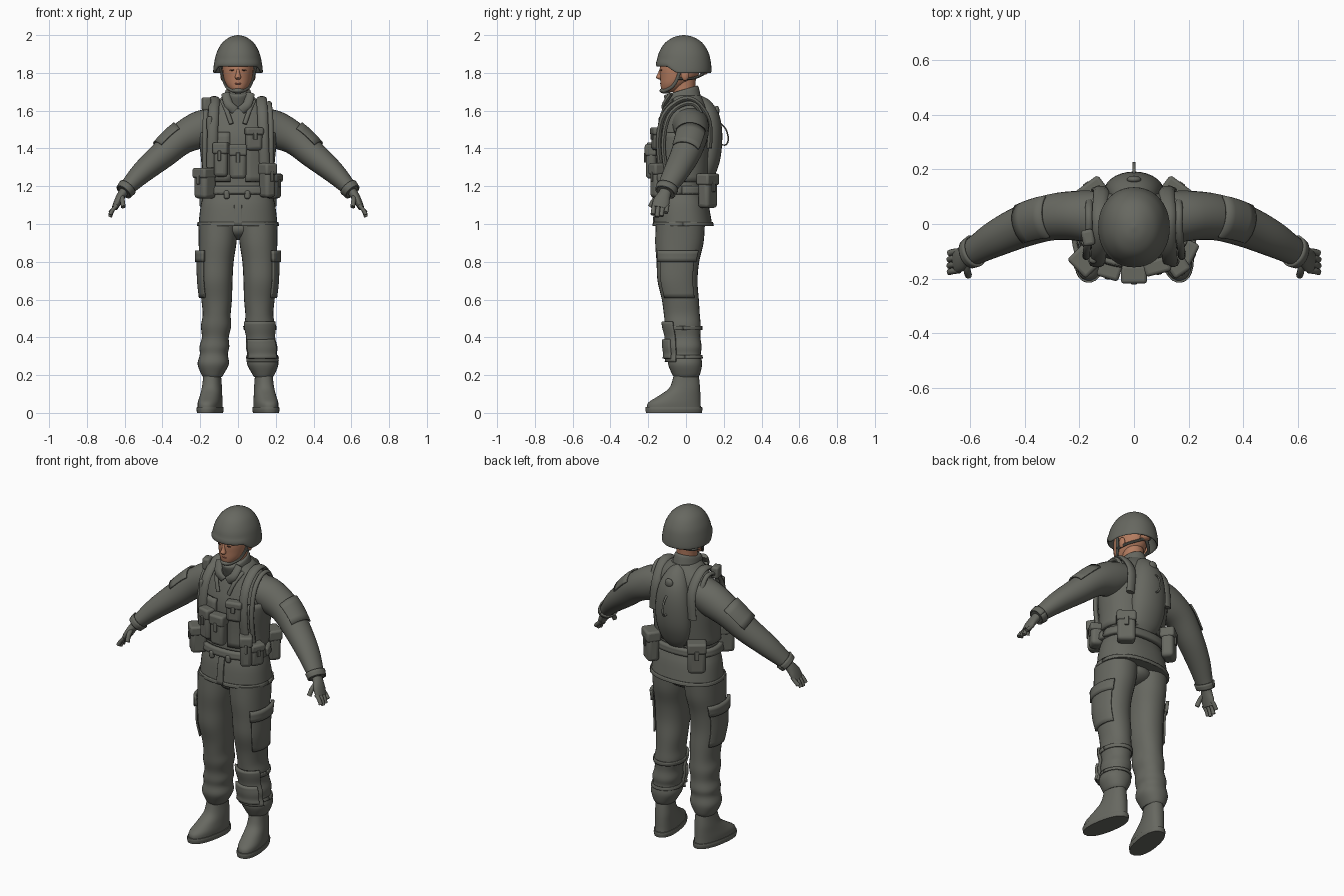
import bpy, bmesh, math
from mathutils import Vector, Matrix

cube = bpy.data.objects.get("Cube")
if cube:
    bpy.data.objects.remove(cube, do_unlink=True)

X, Y, Z = Vector((1, 0, 0)), Vector((0, 1, 0)), Vector((0, 0, 1))
made = []


def material(name, *rgb):
    mat = bpy.data.materials.new(name)
    mat.use_nodes = True
    mat.diffuse_color = (*rgb, 1)
    mat.node_tree.nodes["Principled BSDF"].inputs["Base Color"].default_value = (*rgb, 1)
    return mat


cloth = material("field grey", .135, .138, .118)
skin = material("skin", .45, .2, .115)
dark = material("dark brown", .06, .03, .02)
lip = material("lip", .3, .1, .07)


def finish(name, bm, mat):
    bmesh.ops.recalc_face_normals(bm, faces=bm.faces)
    mesh = bpy.data.meshes.new(name)
    bm.to_mesh(mesh)
    bm.free()
    mesh.materials.append(mat)
    obj = bpy.data.objects.new(name, mesh)
    bpy.context.collection.objects.link(obj)
    made.append(obj)
    return obj


def sample(rings, t):
    """Smooth interpolation through the rings at position t."""
    last = len(rings) - 1
    i = max(0, min(int(t), last - 1))
    f = t - i
    near = [rings[max(0, min(last, k))] for k in range(i - 1, i + 3)]
    return [(2*b + (c-a)*f + (2*a - 5*b + 4*c - d)*f*f + (3*b - a - 3*c + d)*f**3) / 2
            for a, b, c, d in zip(*near)]


def loft(name, rings, mat, axis=None, ref=X, side=1, span=None, arc=None, grow=0, power=2, sides=28):
    """Skin over rings (x, y, z, radius, radius); an arc gives a thick partial shell."""
    start, end = span or (0, len(rings) - 1)
    low, high = [math.radians(a) for a in arc or (0, 360)]
    steps = max(3, round((end - start) * 4))
    bm, loops = bmesh.new(), []
    for k in range(steps + 1):
        t = start + (end - start) * k / steps
        x, y, z, ra, rb = sample(rings, t)
        ahead, behind = [Vector(sample(rings, t + e)[:3]) for e in (.05, -.05)]
        along = (axis or ahead - behind).normalized()
        u = (ref - along * ref.dot(along)).normalized()
        v = along.cross(u)
        loop = []
        for j in range(sides + (1 if arc else 0)):
            a = low + (high - low) * j / sides
            c, s = [math.copysign(abs(w) ** (2 / power), w) for w in (math.cos(a), math.sin(a))]
            p = Vector((x, y, z)) + u * c * (max(ra, .002) + grow) + v * s * (max(rb, .002) + grow)
            loop.append(bm.verts.new((p.x * side, p.y, p.z)))
        loops.append(loop)
    for one, two in zip(loops, loops[1:]):
        for j in range(sides):
            n = (j + 1) % len(one)
            bm.faces.new((one[j], one[n], two[n], two[j]))
    if not arc:
        bm.faces.new(loops[0])
        bm.faces.new(loops[-1])
    obj = finish(name, bm, mat)
    if arc:
        thick = obj.modifiers.new("thickness", "SOLIDIFY")
        thick.thickness, thick.offset = max(.008, grow * 1.5), 0
    return obj


def cord(name, points, mat, wide, thin, side=1, ref=X):
    return loft(name, [(*p, wide, thin) for p in points], mat, ref=ref, side=side, sides=10)


def ball(name, place, size, mat, turn=0):
    bm = bmesh.new()
    bmesh.ops.create_uvsphere(bm, u_segments=20, v_segments=12, radius=1)
    bmesh.ops.transform(bm, verts=bm.verts, matrix=Matrix.Translation(place)
                        @ Matrix.Rotation(turn, 4, "Z") @ Matrix.Diagonal((*size, 1)))
    return finish(name, bm, mat)


def box(name, place, size, turn=0, tilt=0, soft=.012):
    bm = bmesh.new()
    bmesh.ops.create_cube(bm, size=1)
    bmesh.ops.scale(bm, vec=size, verts=bm.verts)
    obj = finish(name, bm, cloth)
    obj.location, obj.rotation_euler = place, (0, tilt, turn)
    bevel = obj.modifiers.new("round", "BEVEL")
    bevel.width, bevel.segments = min(soft, min(size) * .45), 3
    return obj


def pouch(name, place, size, turn):
    w, d, h = size
    x, y, z = place
    box(name, place, size, turn, soft=.02)
    box(name + "_flap", (x, y, z + h * .34), (w + .008, d + .012, h * .34), turn)
    out = Vector((math.sin(turn), -math.cos(turn), 0)) * (d / 2 + .004)
    box(name + "_clasp", Vector((x, y, z + h * .12)) + out, (w * .25, .01, h * .3), turn, soft=.004)


# Jacket
torso = [(0, -.015, .99, .21, .155), (0, -.02, 1.1, .197, .14), (0, -.022, 1.18, .176, .12),
         (0, -.015, 1.3, .172, .124), (0, -.01, 1.45, .185, .13), (0, .005, 1.55, .18, .12),
         (0, .01, 1.62, .145, .1), (0, 0, 1.68, .075, .08)]
loft("jacket", torso, cloth, axis=Z, power=2.3, sides=40)
loft("jacket_hem", torso, cloth, axis=Z, power=2.3, span=(0, .25), arc=(0, 360), grow=.003)
loft("jacket_placket", torso, cloth, axis=Z, power=2.3, span=(0, 1.8), arc=(-94, -86), grow=.003)
ball("seat_of_trousers", (0, -.02, .975), (.11, .11, .06), cloth)
tilted = Vector((0, -.28, .96))
loft("collar", [(0, .005, 1.6, .1, .09), (0, -.01, 1.65, .08, .092), (0, -.025, 1.7, .068, .095),
                (0, -.027, 1.708, .058, .085)], cloth, axis=tilted)

# Vest, belt and harness
loft("vest", torso, cloth, axis=Z, power=2.3, span=(2.4, 4.3), arc=(-80, 260), grow=.012, sides=40)
loft("belt", torso, cloth, axis=Z, power=2.3, span=(1.75, 2.2), arc=(0, 360), grow=.016, sides=40)
for x in (-.06, .05):
    box("belt_buckle", (x, -.163, 1.155), (.03, .025, .045))
for s in (1, -1):
    cord("shoulder_strap", [(.14, -.135, 1.3), (.135, -.145, 1.45), (.13, -.115, 1.58), (.125, -.03, 1.655),
                            (.125, .05, 1.65), (.12, .12, 1.55), (.13, .125, 1.4)], cloth, .028, .014, s)
    cord("side_strap", [(.175, -.1, 1.25), (.175, -.12, 1.42), (.172, -.09, 1.57), (.165, -.01, 1.635),
                        (.165, .06, 1.62), (.16, .11, 1.5)], cloth, .014, .012, s)
    cord("collar_flap", [(.015, -.115, 1.6), (.05, -.115, 1.635), (.065, -.08, 1.69)], cloth, .024, .012, s)
    cord("chest_edge", [(.035, -.14, 1.53), (.06, -.12, 1.6), (.085, -.07, 1.655)], cloth, .012, .008, s)
    pouch("rear_pouch", (s * .152, .115, 1.175), (.1, .07, .18), s * 2.5)
pouch("centre_pouch", (0, -.185, 1.33), (.088, .055, .18), 0)
pouch("right_ammo_pouch", (-.09, -.17, 1.34), (.075, .05, .18), -.3)
pouch("left_chest_pouch", (.085, -.155, 1.45), (.09, .045, .12), .25)
pouch("left_belt_pouch", (.155, -.145, 1.23), (.065, .08, .18), .6)
pouch("left_side_pouch", (.188, -.1, 1.2), (.08, .065, .13), 1.1)
pouch("right_belt_pouch", (-.175, -.13, 1.215), (.09, .09, .16), -.8)
box("shoulder_radio", (-.168, -.05, 1.635), (.045, .06, .07), .2)
box("radio_clip", (-.15, -.13, 1.53), (.03, .03, .08), -.3)

# Water pack on the back
loft("back_pack", [(0, .09, 1.2, .05, .03), (0, .1, 1.25, .09, .05), (0, .115, 1.35, .11, .068),
                   (0, .122, 1.48, .105, .07), (0, .11, 1.58, .085, .065), (0, .08, 1.65, .05, .05),
                   (0, .06, 1.68, .015, .02)], cloth, axis=Z)
ball("pack_cap", (0, .163, 1.6), (.026, .014, .026), cloth)
cord("pack_loop", [(0, .185, 1.53), (0, .212, 1.5), (0, .224, 1.45), (0, .212, 1.42), (0, .185, 1.42)],
     cloth, .006, .004)

leg = [(.105, -.03, 1, .105, .13), (.108, -.035, .9, .1, .128), (.115, -.043, .8, .092, .113),
       (.117, -.045, .7, .088, .106), (.113, -.03, .6, .081, .098), (.113, -.022, .52, .074, .095),
       (.116, -.016, .46, .08, .094), (.12, -.01, .4, .071, .086), (.125, -.006, .35, .079, .089),
       (.128, -.006, .31, .074, .084), (.131, -.005, .26, .083, .09), (.135, 0, .21, .062, .076),
       (.135, 0, .19, .05, .065)]
arm = [(.11, .02, 1.535, .1, .085), (.2, .03, 1.5, .092, .098), (.3, .025, 1.45, .085, .084),
       (.4, -.005, 1.365, .078, .073), (.5, -.05, 1.28, .068, .06), (.57, -.09, 1.21, .055, .046),
       (.605, -.11, 1.17, .047, .038)]
boot = [(0, 0, .23, .045, .062), (0, 0, .18, .047, .07), (0, -.008, .13, .052, .083),
        (0, -.035, .09, .056, .112), (0, -.062, .055, .06, .14), (0, -.065, .025, .06, .145)]
sole = [(0, -.065, .03, .064, .152), (0, -.065, .018, .066, .153), (0, -.065, 0, .063, .15)]

for s in (1, -1):
    # Trousers
    loft("trouser_leg", leg, cloth, axis=Z, side=s, power=2.2)
    loft("cargo_pocket", leg, cloth, axis=Z, side=s, power=2.2, span=(1.6, 3.9), arc=(-48, 42), grow=.007)
    loft("cargo_flap", leg, cloth, axis=Z, side=s, power=2.2, span=(1.4, 2), arc=(-52, 46), grow=.012)
    # Boots
    for part, rings in (("boot", boot), ("boot_sole", sole)):
        obj = loft(part, rings, cloth, axis=Z, power=2.3)
        obj.location, obj.rotation_euler = (s * .137, 0, 0), (0, 0, s * .17)
    # Sleeves with pocket and cuff
    loft("sleeve", arm, cloth, ref=Y, side=s)
    loft("sleeve_pocket", arm, cloth, ref=Y, side=s, span=(1.9, 2.9), arc=(35, 145), grow=.006)
    loft("cuff", arm, cloth, ref=Y, side=s, span=(5.3, 6), arc=(0, 360), grow=.005)
    # Gloved hands
    loft("palm", [(.59, -.1, 1.19, .03, .025), (.615, -.115, 1.155, .034, .024), (.635, -.13, 1.12, .044, .021),
                  (.652, -.138, 1.085, .042, .016)], cloth, ref=Y, side=s)
    for n in range(4):
        y, tip = -.172 + n * .023, (1.05, 1.038, 1.042, 1.06)[n]
        cord("finger", [(.64, y + .003, 1.1), (.663, y, 1.075), (.677, y - .004, tip)], cloth, .012, .011, s, Y)
    cord("thumb", [(.615, -.13, 1.15), (.612, -.168, 1.125), (.607, -.188, 1.09)], cloth, .014, .013, s, Y)

# Pad on the left knee
loft("knee_pad", leg, cloth, axis=Z, span=(5.6, 9.8), arc=(-150, -30), grow=.01)
loft("knee_pad_cap", leg, cloth, axis=Z, span=(7.2, 9.5), arc=(-135, -45), grow=.018)
for t in (6, 9.1):
    loft("knee_strap", leg, cloth, axis=Z, span=(t, t + .35), arc=(0, 360), grow=.005)

# Head
loft("neck", [(0, .01, 1.6, .06, .06), (0, -.01, 1.7, .056, .06), (0, -.01, 1.8, .06, .065)], skin, axis=Z)
loft("head", [(0, -.092, 1.7, .02, .025), (0, -.08, 1.712, .042, .05), (0, -.062, 1.74, .063, .073),
              (0, -.04, 1.775, .076, .097), (0, -.032, 1.82, .082, .107), (0, -.03, 1.88, .08, .1)], skin, axis=Z)
loft("nose", [(0, -.128, 1.825, .007, .01), (0, -.136, 1.795, .011, .014), (0, -.141, 1.776, .016, .018),
              (0, -.134, 1.765, .008, .01)], skin, axis=Z)
ball("mouth", (0, -.131, 1.743), (.02, .006, .005), lip)
ball("nape_knot", (0, .095, 1.81), (.03, .025, .02), skin)
for s in (1, -1):
    ball("ear", (s * .082, -.005, 1.79), (.012, .022, .032), skin)
    ball("eye", (s * .032, -.131, 1.815), (.013, .004, .004), dark, s * .3)
    cord("chin_strap", [(.094, -.03, 1.83), (.08, -.045, 1.77), (.06, -.075, 1.725), (.025, -.118, 1.703)],
         cloth, .007, .009, s)
    cord("nape_strap", [(.08, -.045, 1.77), (.075, .03, 1.77), (.035, .075, 1.785), (0, .1, 1.8)],
         cloth, .007, .009, s, Z)
ball("chin_cup", (0, -.11, 1.706), (.033, .03, .016), cloth)

# Helmet, with the rim raised over the brow
helmet = loft("helmet", [(0, -.012, 1.86, .1, .115), (0, -.012, 1.806, .12, .132), (0, -.012, 1.8, .129, .143),
                         (0, -.012, 1.815, .131, .147), (0, -.012, 1.86, .125, .143), (0, -.012, 1.91, .112, .13),
                         (0, -.012, 1.96, .083, .098), (0, -.012, 1.99, .042, .05), (0, -.012, 2, .004, .004)],
              cloth, axis=Z, power=2.1, sides=40)
for v in helmet.data.vertices:
    front = max(0, min(1, (-v.co.y - .05) / .05))
    low = max(0, min(1, (1.87 - v.co.z) / .06))
    v.co.z += .035 * front * low

# Smooth shading with crisp edges
bpy.ops.object.select_all(action="DESELECT")
for obj in made:
    obj.select_set(True)
bpy.context.view_layer.objects.active = made[0]
bpy.ops.object.shade_smooth_by_angle(angle=math.radians(40))
